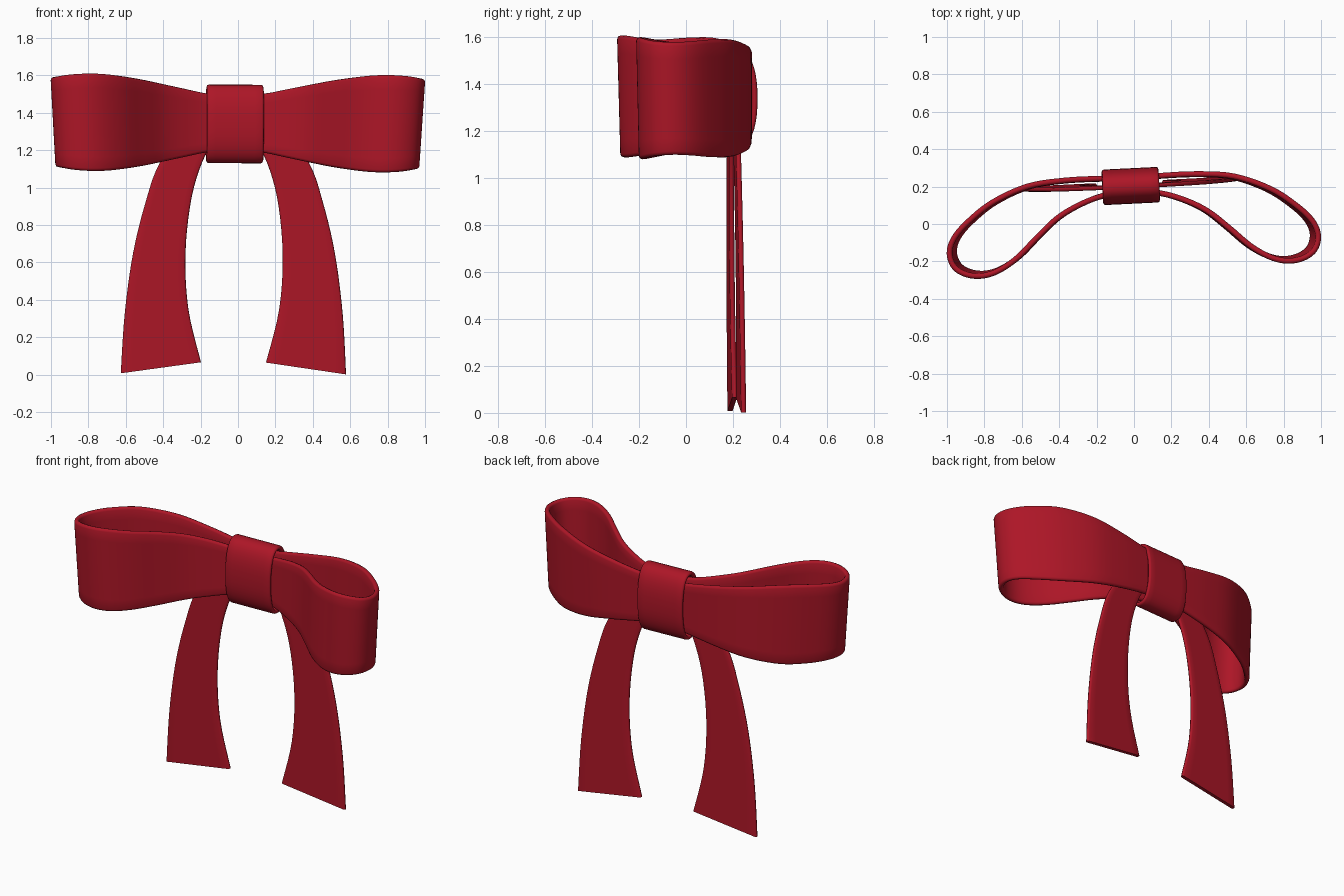
import bpy, bmesh, math
from mathutils import Vector

if "Cube" in bpy.data.objects:
    bpy.data.objects.remove(bpy.data.objects["Cube"])

red = bpy.data.materials.new("red_ribbon")
red.diffuse_color = (0.42, 0.008, 0.02, 1)
red.use_nodes = True
red.node_tree.nodes["Principled BSDF"].inputs["Base Color"].default_value = red.diffuse_color


def spline(pts, steps=5):
    """Catmull-Rom interpolation of tuples of any length."""
    out = []
    for i in range(len(pts) - 1):
        a, b = pts[max(i - 1, 0)], pts[i]
        c, d = pts[i + 1], pts[min(i + 2, len(pts) - 1)]
        for k in range(steps):
            t = k / steps
            out.append(tuple(
                0.5 * (2 * q + (r - p) * t + (2 * p - 5 * q + 4 * r - s) * t * t
                       + (3 * q - p - 3 * r + s) * t ** 3)
                for p, q, r, s in zip(a, b, c, d)))
    return out + [pts[-1]]


def ribbon(name, rows, thick, closed=False):
    """Sweep a rounded flat section along pairs of edge points."""
    rows = [(Vector(a), Vector(b)) for a, b in rows]
    mids = [(a + b) / 2 for a, b in rows]
    n, r = len(rows), thick / 2
    bm = bmesh.new()
    rings = []
    for i, (a, b) in enumerate(rows):
        if closed:
            tan = mids[(i + 1) % n] - mids[i - 1]
        else:
            tan = mids[min(i + 1, n - 1)] - mids[max(i - 1, 0)]
        across = (b - a).normalized()
        normal = across.cross(tan).normalized()
        flat = (b - a).length / 2 - r
        sec = [(flat * u, r) for u in (-0.75, -0.35, 0, 0.35, 0.75)]
        sec += [(flat + r * math.cos(t), r * math.sin(t))
                for t in (math.pi / 2, math.pi / 4, 0, -math.pi / 4, -math.pi / 2)]
        sec += [(-u, -v) for u, v in sec]
        rings.append([bm.verts.new(mids[i] + across * u + normal * v) for u, v in sec])
    for i in range(n if closed else n - 1):
        p, q = rings[i], rings[(i + 1) % n]
        for j in range(len(p)):
            k = (j + 1) % len(p)
            bm.faces.new((p[j], p[k], q[k], q[j]))
    if not closed:
        bm.faces.new(rings[0])
        bm.faces.new(rings[-1])
    bmesh.ops.recalc_face_normals(bm, faces=bm.faces)
    mesh = bpy.data.meshes.new(name)
    bm.to_mesh(mesh)
    bm.free()
    ob = bpy.data.objects.new(name, mesh)
    bpy.context.collection.objects.link(ob)
    mesh.materials.append(red)
    # the whole bow is turned slightly
    ob.rotation_euler = (0, 0.005, math.radians(2.8))
    ob.location.x = -0.014
    bpy.ops.object.select_all(action='DESELECT')
    ob.select_set(True)
    bpy.context.view_layer.objects.active = ob
    bpy.ops.object.shade_smooth_by_angle(angle=math.radians(50))


# Loop path seen from above: x, y, half height
loop = spline([
    (0.0, 0.245, 0.145), (0.15, 0.25, 0.157), (0.35, 0.25, 0.19), (0.55, 0.228, 0.225),
    (0.74, 0.152, 0.25), (0.875, 0.055, 0.25), (0.955, -0.03, 0.243), (0.983, -0.11, 0.24),
    (0.96, -0.185, 0.245), (0.895, -0.228, 0.255), (0.81, -0.238, 0.26), (0.72, -0.212, 0.258),
    (0.62, -0.148, 0.247), (0.51, -0.045, 0.23), (0.4, 0.05, 0.208), (0.28, 0.115, 0.183),
    (0.15, 0.158, 0.157), (0.0, 0.175, 0.145)])

# Tail edges: outer x, z, inner x, z
tail = spline([
    (0.06, 1.45, 0.0, 1.27), (0.25, 1.32, 0.09, 1.25), (0.40, 1.13, 0.16, 1.165),
    (0.475, 0.92, 0.228, 0.95), (0.54, 0.65, 0.26, 0.65),
    (0.583, 0.33, 0.243, 0.35), (0.603, 0.004, 0.174, 0.065)])

for side, s in (("left", -1), ("right", 1)):
    # Loop: lower edge drawn slightly inward
    ribbon(side + "_loop",
           [((s * x * 0.975, 0.2 + (y - 0.2) * 0.97, 1.345 - h), (s * x * 1.005, y, 1.345 + h))
            for x, y, h in loop], 0.03)
    # Hanging tail
    ribbon(side + "_tail",
           [((s * a, 0.2 + 0.012 * (1.4 - b), b), (s * c, 0.2 + 0.012 * (1.4 - d), d))
            for a, b, c, d in tail], 0.022)

# Centre knot: oval band wrapped round the middle
band = []
for i in range(40):
    t = 2 * math.pi * i / 40
    c, v = math.cos(t), math.sin(t)
    y = 0.203 + 0.083 * math.copysign(abs(c) ** 0.85, c)
    z = 1.34 + 0.198 * math.copysign(abs(v) ** 0.85, v)
    band.append(((-0.152, y, z), (0.152, y, z)))
ribbon("centre_knot", band, 0.024, closed=True)
